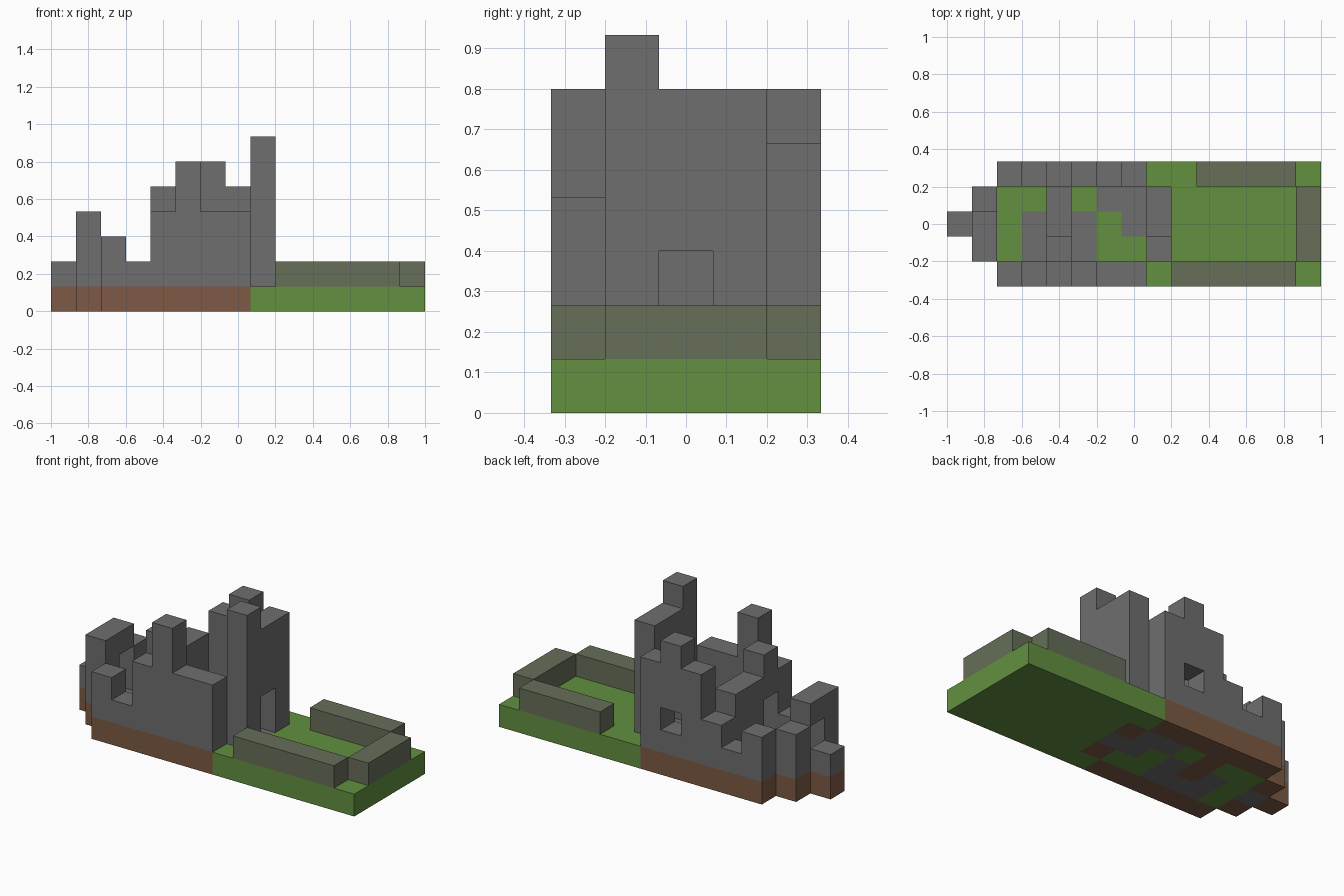
import bpy
import bmesh
import math
from mathutils import Vector

cube = bpy.data.objects.get("Cube")
if cube:
    bpy.data.objects.remove(cube, do_unlink=True)

UNIT = 2 / 15
ORIGIN = Vector((-1, -UNIT * 2.5, 0))

# Plan of the ground layer, back row first: d earth, g grass, p paving
GROUND = ["..ddddddggggggg",
          ".dggdgppdgggggg",
          "dpgpdpgppgggggg",
          ".dgpppggdgggggg",
          "..ddddddggggggg"]

# Height in blocks of the ruined walls on the same plan
WALLS = ["..323565.......",
         ".3..4...6......",
         "24..4...6......",
         ".4..5...7......",
         "..324644......."]

# Low mossy walls of the yard, one block high
YARD = ["..........mmmm.",
        "..............m",
        "..............m",
        "..............m",
        ".........mmmmm."]


def plan_cells(plan):
    """Yield column, row and letter for each filled place of a plan."""
    for row, line in enumerate(reversed(plan)):
        for col, letter in enumerate(line):
            if letter != ".":
                yield col, row, letter


def ground(letter):
    return {(c, r, 0) for c, r, k in plan_cells(GROUND) if k == letter}


def opening(col, row, bottom, top):
    return {(col, row, z) for z in range(bottom, top)}


def material(name, color):
    mat = bpy.data.materials.new(name)
    mat.use_nodes = True
    mat.diffuse_color = (*color, 1)
    bsdf = mat.node_tree.nodes["Principled BSDF"]
    bsdf.inputs["Base Color"].default_value = (*color, 1)
    bsdf.inputs["Roughness"].default_value = 0.9
    return mat


def build(name, cells, solid, mat):
    """Make one part from blocks, leaving out faces hidden by any block."""
    bm = bmesh.new()
    for cell in sorted(cells):
        center = Vector(cell) + Vector((0.5, 0.5, 0.5))
        for axis in range(3):
            for sign in (-1, 1):
                step = Vector((0, 0, 0))
                step[axis] = sign
                if tuple(int(v) for v in Vector(cell) + step) in solid:
                    continue
                u = Vector((0, 0, 0))
                u[(axis + 1) % 3] = 0.5
                v = step.cross(u)
                mid = center + step * 0.5
                corners = (mid - u - v, mid + u - v, mid + u + v, mid - u + v)
                bm.faces.new([bm.verts.new(ORIGIN + p * UNIT) for p in corners])
    bmesh.ops.remove_doubles(bm, verts=bm.verts, dist=UNIT * 0.01)
    # Merge flat neighbours into large clean faces
    bmesh.ops.dissolve_limit(bm, angle_limit=math.radians(1),
                             verts=bm.verts, edges=bm.edges)
    mesh = bpy.data.meshes.new(name)
    bm.to_mesh(mesh)
    bm.free()
    mesh.materials.append(mat)
    obj = bpy.data.objects.new(name, mesh)
    bpy.context.collection.objects.link(obj)
    return obj


stone = material("grey stone", (0.156, 0.156, 0.156))
earth = material("brown earth", (0.205, 0.102, 0.058))
grass = material("green grass", (0.122, 0.279, 0.051))
moss = material("mossy stone", (0.133, 0.156, 0.098))

# Ruined walls with doorways and a window cut through
walls = {(c, r, z) for c, r, h in plan_cells(WALLS) for z in range(1, int(h))}
walls -= opening(8, 2, 1, 3)   # front doorway
walls -= opening(4, 1, 1, 3)   # inner doorway
walls -= opening(1, 2, 1, 3)   # rear doorway
walls -= opening(6, 4, 2, 3)   # window

parts = [
    ("castle_walls", walls, stone),
    ("paving", ground("p"), stone),
    ("wall_footing", ground("d"), earth),
    ("lawn", ground("g"), grass),
    ("yard_wall", {(c, r, 1) for c, r, k in plan_cells(YARD)}, moss),
]
solid = set().union(*(cells for name, cells, mat in parts))
for name, cells, mat in parts:
    build(name, cells, solid, mat)
